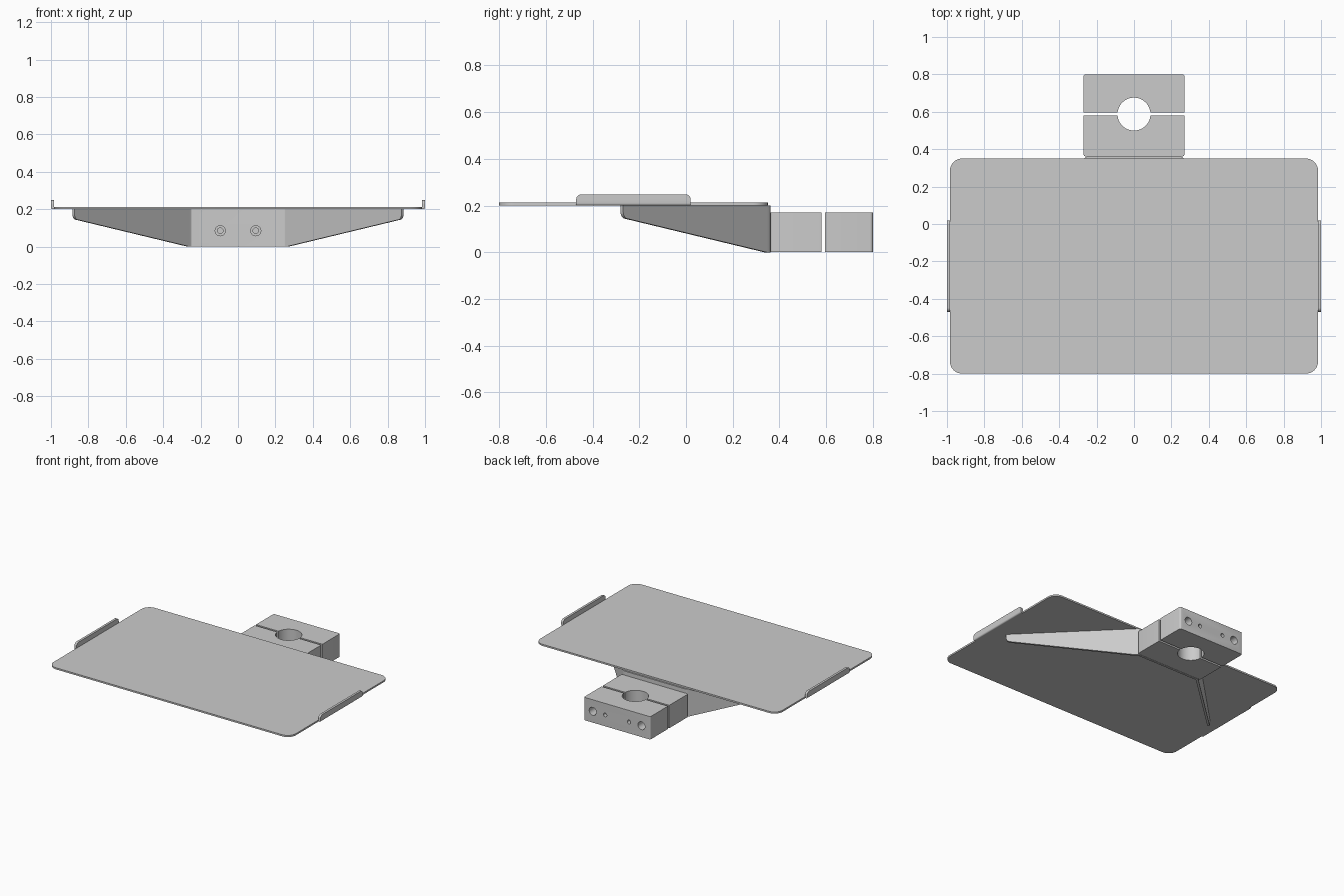
import bpy, bmesh
from math import pi, sin, cos, asin, sqrt
from mathutils import Matrix, Vector

if "Cube" in bpy.data.objects:
    bpy.data.objects.remove(bpy.data.objects["Cube"])


def finish(name, bm):
    bmesh.ops.recalc_face_normals(bm, faces=bm.faces)
    me = bpy.data.meshes.new(name)
    bm.to_mesh(me)
    bm.free()
    ob = bpy.data.objects.new(name, me)
    bpy.context.collection.objects.link(ob)
    return ob


def smooth(ob):
    bpy.ops.object.select_all(action='DESELECT')
    ob.select_set(True)
    bpy.context.view_layer.objects.active = ob
    bpy.ops.object.shade_smooth_by_angle(angle=0.6)


def prism(name, pts, lo, hi, axis='Z'):
    """Extrude a 2D outline along Z (pts = x, y) or X (pts = y, z)."""
    bm = bmesh.new()
    put = (lambda p, h: (p[0], p[1], h)) if axis == 'Z' else (lambda p, h: (h, p[0], p[1]))
    f = bm.faces.new([bm.verts.new(put(p, lo)) for p in pts])
    ext = bmesh.ops.extrude_face_region(bm, geom=[f])
    move = (0, 0, hi - lo) if axis == 'Z' else (hi - lo, 0, 0)
    bmesh.ops.translate(bm, vec=move, verts=[v for v in ext['geom'] if isinstance(v, bmesh.types.BMVert)])
    return finish(name, bm)


def arc(cx, cy, r, a0, a1, n=8):
    return [(cx + r * cos(a0 + (a1 - a0) * i / n), cy + r * sin(a0 + (a1 - a0) * i / n))
            for i in range(n + 1)]


def drill(ob, holes):
    """Cut holes along Y: (x, y0, y1, radius), at the screw height."""
    bpy.context.view_layer.objects.active = ob
    for x, y0, y1, r in holes:
        bm = bmesh.new()
        bmesh.ops.create_cone(bm, cap_ends=True, segments=32, radius1=r, radius2=r, depth=y1 - y0,
                              matrix=Matrix.Translation((x, (y0 + y1) / 2, 0.085)) @ Matrix.Rotation(pi / 2, 4, 'X'))
        cutter = finish("hole_cutter", bm)
        cutter.hide_render = True
        m = ob.modifiers.new("hole", 'BOOLEAN')
        m.operation, m.solver, m.object = 'DIFFERENCE', 'EXACT', cutter
        bpy.ops.object.modifier_apply(modifier=m.name)
        bpy.data.objects.remove(cutter)


# Tray plate with rounded corners
X, Y0, Y1, R = 0.984, -0.8, 0.35, 0.065
plate = (arc(X - R, Y1 - R, R, 0, pi / 2) + arc(-X + R, Y1 - R, R, pi / 2, pi)
         + arc(-X + R, Y0 + R, R, pi, 1.5 * pi) + arc(X - R, Y0 + R, R, 1.5 * pi, 2 * pi))
smooth(prism("tray_plate", plate, 0.2, 0.212))

# Upturned side lips
r = 0.022
lip = [(-0.47, 0.2), (0.02, 0.2)] + arc(0.02 - r, 0.248 - r, r, 0, pi / 2) + arc(-0.47 + r, 0.248 - r, r, pi / 2, pi)
for side, s in (("right", 1), ("left", -1)):
    ob = prism(side + "_lip", lip, s * 0.983, s * 1.0, 'X')
    bm = bmesh.new()
    bm.from_mesh(ob.data)
    edge = [e for e in bm.edges if all(abs(v.co.x) > 0.99 and v.co.z < 0.201 for v in e.verts)]
    bmesh.ops.bevel(bm, geom=edge, offset=0.01, segments=4, profile=0.5, affect='EDGES')
    bm.to_mesh(ob.data)
    bm.free()
    smooth(ob)

# Bent support bracket: (outer point, inner point, bottom height) stations, mirrored
T, d = 0.016, sqrt(0.5)
half = []
for i in range(5):
    a = pi / 2 - pi / 4 * i / 4
    n = Vector((cos(a), sin(a)))
    c = Vector((0.245, 0.335))
    half.append((c + n * 0.026, c + n * (0.026 - T), 0.0))
start, n = half[-1][0], Vector((d, d))
L, rr = 0.88, 0.03
steps = [(0.01, 0.0), (L - rr, 0.143)]
steps += [(L - rr + rr * sin(a), 0.143 + rr * (1 - cos(a))) for a in [pi / 2 * k / 6 for k in range(1, 7)]]
for u, z in steps:
    p = start + Vector((d, -d)) * u
    half.append((p, p - n * T, z))
flip = lambda p: Vector((-p.x, p.y))
stations = [(flip(o), flip(i), z) for o, i, z in reversed(half)] + half
bm = bmesh.new()
rings = [[bm.verts.new((o.x, o.y, z)), bm.verts.new((o.x, o.y, 0.2)),
          bm.verts.new((i.x, i.y, 0.2)), bm.verts.new((i.x, i.y, z))] for o, i, z in stations]
for a, b in zip(rings, rings[1:]):
    for k in range(4):
        bm.faces.new((a[k], a[(k + 1) % 4], b[(k + 1) % 4], b[k]))
bm.faces.new(rings[0])
bm.faces.new(rings[-1])
bracket = finish("support_bracket", bm)
drill(bracket, [(s * 0.095, 0.3, 0.4, 0.027) for s in (-1, 1)])
smooth(bracket)

# Split shaft clamp: two half blocks around the bore
CY, BR, GAP, W, C = 0.5875, 0.088, 0.0075, 0.27, 0.012
t = asin(GAP / BR)


def clamp_half(name, s, far):
    bore = arc(0, CY, BR, s * t, s * (pi - t), 32)
    y = CY + s * GAP
    ye = far - s * C
    corner1 = [(-W + C - C * cos(k * pi / 8), ye + s * C * sin(k * pi / 8)) for k in range(5)]
    corner2 = [(-x, yy) for x, yy in reversed(corner1)]
    return prism(name, bore + [(-W, y)] + corner1 + corner2 + [(W, y)], 0.002, 0.17)


front = clamp_half("clamp_front_half", -1, 0.361)
drill(front, [(s * 0.095, 0.3, 0.46, 0.015) for s in (-1, 1)]
      + [(s * 0.198, 0.45, 0.65, 0.022) for s in (-1, 1)])
smooth(front)
back = clamp_half("clamp_back_half", 1, 0.8)
drill(back, [(s * 0.198, 0.55, 0.85, 0.029) for s in (-1, 1)]
      + [(s * 0.097, 0.72, 0.85, 0.014) for s in (-1, 1)])
smooth(back)
